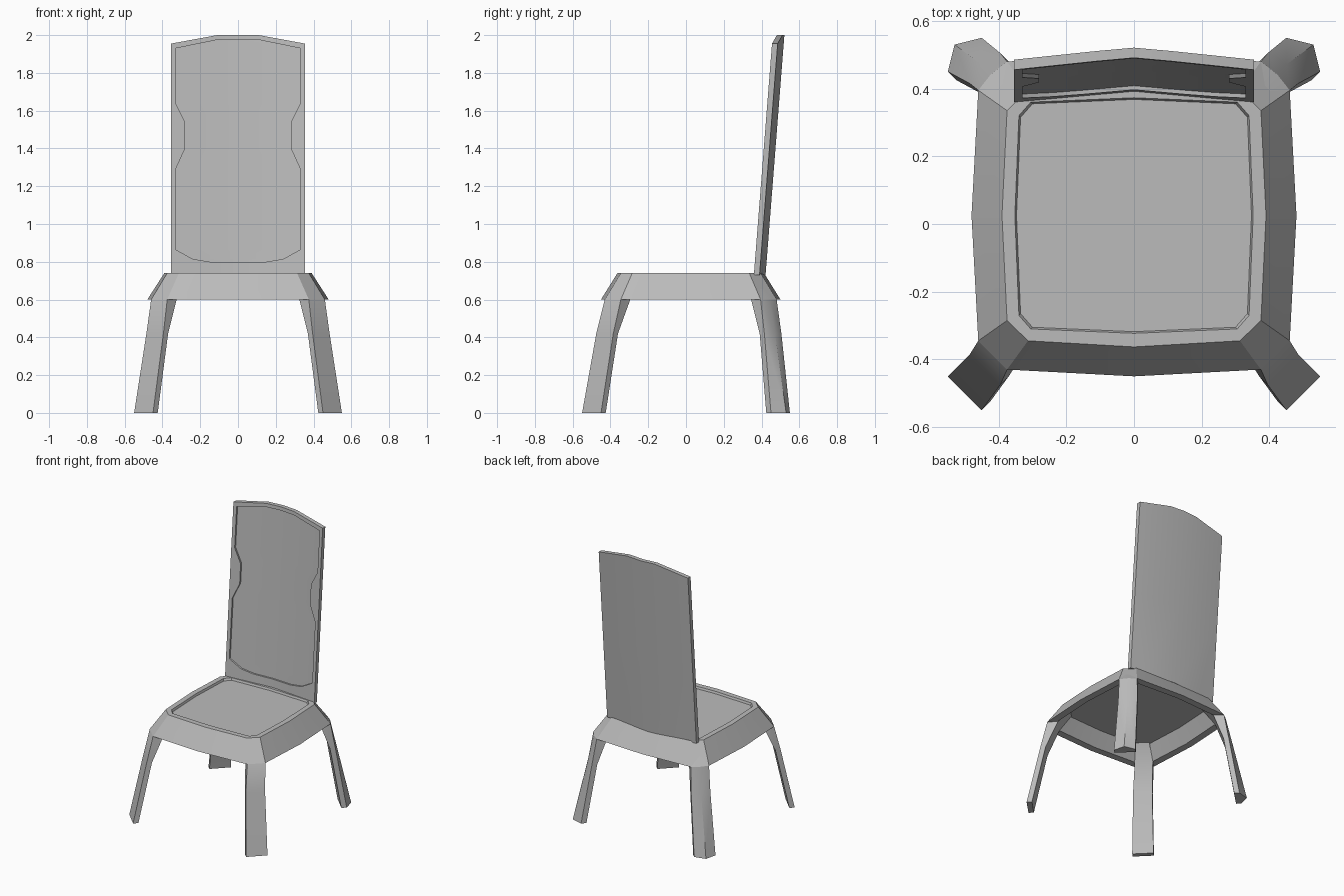
import bpy
import bmesh
import math

if "Cube" in bpy.data.objects:
    bpy.data.objects.remove(bpy.data.objects["Cube"])

grey = bpy.data.materials.new("plain grey")
grey.use_nodes = True
grey.diffuse_color = (0.5, 0.5, 0.5, 1)
grey.node_tree.nodes["Principled BSDF"].inputs["Base Color"].default_value = grey.diffuse_color


def finish(name, bm):
    """Clean up the mesh and make a smooth-shaded object with sharp creases."""
    bmesh.ops.remove_doubles(bm, verts=bm.verts[:], dist=0.0005)
    bmesh.ops.dissolve_degenerate(bm, edges=bm.edges[:], dist=0.0005)
    bmesh.ops.recalc_face_normals(bm, faces=bm.faces[:])
    mesh = bpy.data.meshes.new(name)
    bm.to_mesh(mesh)
    bm.free()
    mesh.materials.append(grey)
    obj = bpy.data.objects.new(name, mesh)
    bpy.context.collection.objects.link(obj)
    bpy.ops.object.select_all(action="DESELECT")
    bpy.context.view_layer.objects.active = obj
    obj.select_set(True)
    bpy.ops.object.shade_smooth_by_angle(angle=math.radians(28))
    return obj


def bridge(bm, a, b, closed=True):
    n = len(a)
    for i in range(n if closed else n - 1):
        j = (i + 1) % n
        bm.faces.new((a[i], a[j], b[j], b[i]))


def loft(bm, rings):
    """Skin a list of closed rings and cap both ends."""
    loops = [[bm.verts.new(p) for p in ring] for ring in rings]
    for a, b in zip(loops, loops[1:]):
        bridge(bm, a, b)
    bm.faces.new(loops[0])
    bm.faces.new(loops[-1])


# Seat: chamfered, slightly bowed square rings from underside to cushion
SEAT_Y = 0.025


def seat_ring(side, x1, y1, x2, y2, end, z):
    quarter = [(side, 0), (x1, y1), (x2, y2), (0, end)]
    left_back = [(-x, y) for x, y in quarter[2::-1]]
    half = quarter + left_back
    pts = half + [(x, -y) for x, y in half[-2:0:-1]]
    return [(x, y + SEAT_Y, z) for x, y in pts]


bm = bmesh.new()
loft(bm, [
    seat_ring(0.37, 0.355, 0.29, 0.295, 0.35, 0.365, 0.70),
    seat_ring(0.43, 0.41, 0.33, 0.335, 0.405, 0.425, 0.60),
    seat_ring(0.48, 0.46, 0.37, 0.375, 0.455, 0.475, 0.60),
    seat_ring(0.39, 0.375, 0.31, 0.313, 0.37, 0.388, 0.74),
    seat_ring(0.352, 0.34, 0.295, 0.305, 0.335, 0.348, 0.74),
    seat_ring(0.347, 0.335, 0.29, 0.30, 0.33, 0.343, 0.725),
])
finish("seat", bm)

# Legs: z, outer corners, inward thickness, back shift, back ridge
LEVELS = [
    (0.71, (0.385, 0.295), (0.32, 0.36), 0.05, 0.05, 0.0),
    (0.60, (0.46, 0.345), (0.375, 0.43), 0.05, 0.05, 0.005),
    (0.42, (0.485, 0.385), (0.395, 0.475), 0.025, 0.03, 0.012),
    (0.00, (0.55, 0.45), (0.45, 0.55), 0.025, 0.0, 0.03),
]


def leg(name, sx, sy):
    rings = []
    for z, (ax, ay), (bx, by), thick, shift, ridge in LEVELS:
        dy, r = (shift, ridge) if sy > 0 else (0, 0)
        pts = [(ax, ay), ((ax + bx) / 2 + r, (ay + by) / 2 + r), (bx, by),
               (bx - thick, by - thick), (ax - thick, ay - thick)]
        rings.append([(sx * x, sy * (y + dy), z) for x, y in pts])
    bm = bmesh.new()
    loft(bm, rings)
    finish(name, bm)


for sx, side in ((1, "left"), (-1, "right")):
    for sy, end in ((-1, "front"), (1, "back")):
        leg(f"{end}_{side}_leg", sx, sy)

# Backrest: half outlines (x, z) for the panel edge and the notched recess
HALF = 0.355
EDGE = [(0, 0.73), (0.15, 0.73), (0.24, 0.73), (HALF, 0.73), (HALF, 1.29), (HALF, 1.40),
        (HALF, 1.54), (HALF, 1.64), (HALF, 1.955), (0.11, 2.0), (0, 2.0)]
RECESS = [(0, 0.797), (0.15, 0.80), (0.24, 0.815), (0.33, 0.865), (0.33, 1.29), (0.28, 1.40),
          (0.28, 1.54), (0.33, 1.64), (0.33, 1.93), (0.11, 1.975), (0, 1.975)]


def back_point(x, z, depth):
    bow = 0.032 * (1 - x / HALF)
    return (x, 0.36 + 0.0785 * (z - 0.74) + bow + depth, z)


bm = bmesh.new()
loops = []
for outline, depth in ((EDGE, 0.03), (EDGE, 0), (RECESS, 0), (RECESS, 0.012)):
    loops.append([bm.verts.new(back_point(x, z, depth)) for x, z in outline])
for a, b in zip(loops, loops[1:]):
    bridge(bm, a, b, closed=False)
# Fill the rear face and the recess floor out from the centre line
for loop, depth in ((loops[0], 0.03), (loops[-1], 0.012)):
    centre = [bm.verts.new(back_point(0, v.co.z, depth)) for v in loop]
    bridge(bm, loop, centre, closed=False)
bmesh.ops.remove_doubles(bm, verts=bm.verts[:], dist=0.0005)
bmesh.ops.mirror(bm, geom=bm.verts[:] + bm.edges[:] + bm.faces[:], axis="X", merge_dist=0.0005)
finish("backrest", bm)
